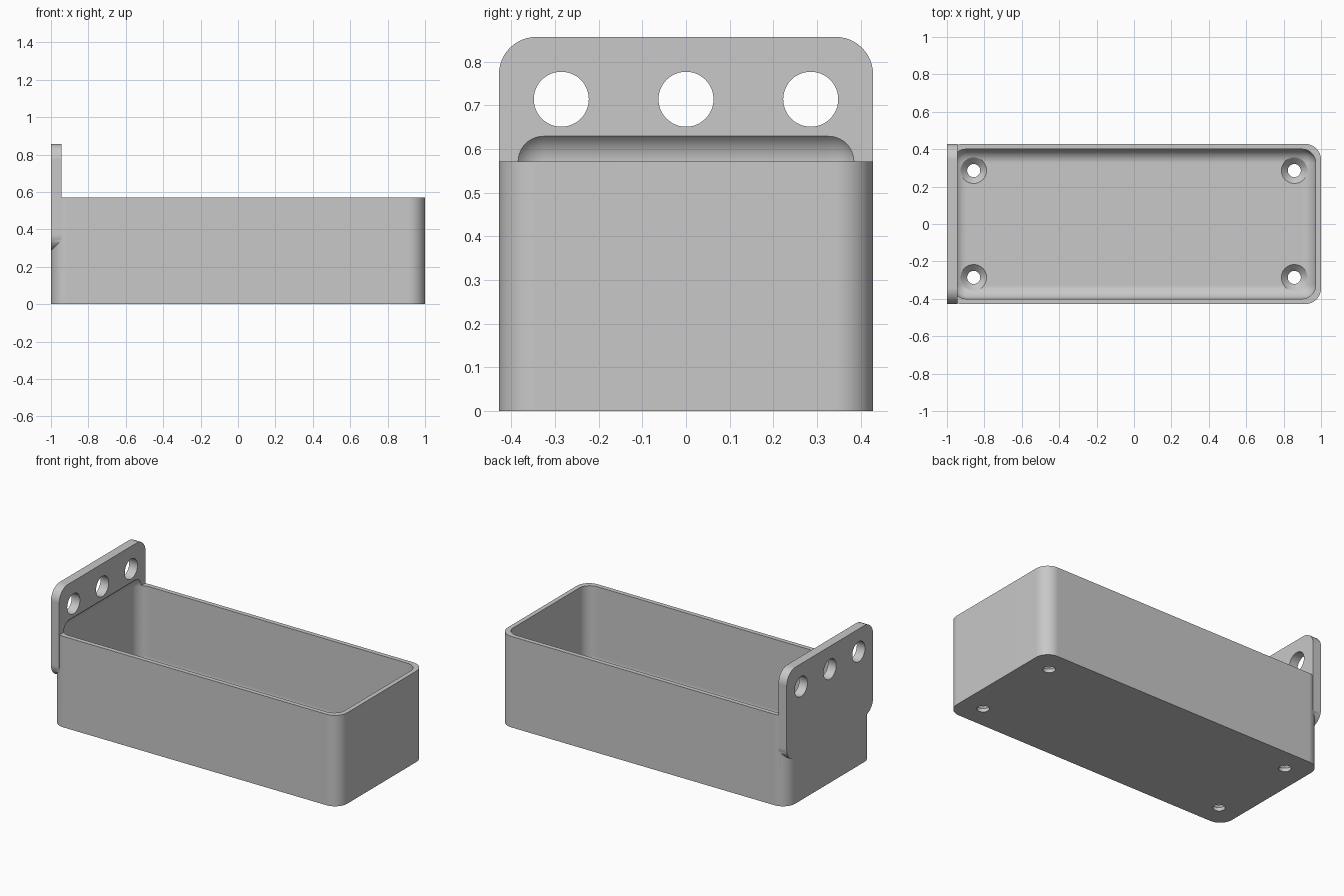
import bpy, bmesh, math
from mathutils import Matrix, Vector

cube = bpy.data.objects.get("Cube")
if cube:
    bpy.data.objects.remove(cube, do_unlink=True)

# Main dimensions
HALF_W = 0.4286
RIM, TOP = 0.5714, 0.8571
CORNER, WALL, FLOOR = 0.0857, 0.0286, 0.0571
INNER = 0.0735

grey = bpy.data.materials.new("light grey")
grey.use_nodes = True
grey.diffuse_color = (0.58, 0.58, 0.58, 1)
grey.node_tree.nodes["Principled BSDF"].inputs["Base Color"].default_value = (0.58, 0.58, 0.58, 1)


def finish(name, bm):
    bmesh.ops.recalc_face_normals(bm, faces=bm.faces)
    mesh = bpy.data.meshes.new(name)
    bm.to_mesh(mesh)
    bm.free()
    mesh.materials.append(grey)
    obj = bpy.data.objects.new(name, mesh)
    bpy.context.collection.objects.link(obj)
    return obj


def rounded_box(name, low, high, radius, axes, segments=12):
    """Box whose edges running along the given axes are rounded."""
    low, high = Vector(low), Vector(high)
    bm = bmesh.new()
    bmesh.ops.create_cube(bm, size=1)
    bmesh.ops.scale(bm, vec=high - low, verts=bm.verts)
    bmesh.ops.translate(bm, vec=(low + high) / 2, verts=bm.verts)
    edges = [e for e in bm.edges
             if any(abs((e.verts[0].co - e.verts[1].co)[a]) > 1e-4 for a in axes)]
    bmesh.ops.bevel(bm, geom=edges, offset=radius, offset_type='OFFSET',
                    segments=segments, profile=0.5, affect='EDGES', clamp_overlap=True)
    return finish(name, bm)


def lathe(name, profile, matrix, steps=48):
    """Closed solid turned around its local z axis."""
    bm = bmesh.new()
    verts = [bm.verts.new((r, 0, z)) for r, z in profile]
    edges = [bm.edges.new(pair) for pair in zip(verts, verts[1:])]
    bmesh.ops.spin(bm, geom=verts + edges, cent=(0, 0, 0), axis=(0, 0, 1),
                   angle=math.tau, steps=steps)
    bmesh.ops.remove_doubles(bm, verts=bm.verts, dist=1e-5)
    bm.transform(matrix)
    return finish(name, bm)


def activate(obj):
    bpy.ops.object.select_all(action='DESELECT')
    obj.select_set(True)
    bpy.context.view_layer.objects.active = obj


def combine(target, other, operation):
    activate(target)
    mod = target.modifiers.new("combine", 'BOOLEAN')
    mod.operation, mod.object, mod.solver = operation, other, 'EXACT'
    bpy.ops.object.modifier_apply(modifier=mod.name)
    bpy.data.objects.remove(other, do_unlink=True)


# Bin body with rounded upright corners
tray = rounded_box("storage_bin", (-1, -HALF_W, 0), (1, HALF_W, RIM), CORNER, [2])

# Mounting plate on the left end, rounded in its own plane
plate = rounded_box("mounting_plate", (-1, -HALF_W, 0.2857),
                    (-1 + 2 * WALL, HALF_W, TOP), CORNER, [0])
combine(tray, plate, 'UNION')

# Hollow with every edge rounded, reaching up into the plate
hollow = rounded_box("hollow_cutter", (WALL - 1, WALL - HALF_W, FLOOR),
                     (1 - WALL, HALF_W - WALL, RIM + INNER), INNER, [0, 1, 2])
combine(tray, hollow, 'DIFFERENCE')

# Three hanging holes through the plate
for y in (-0.2857, 0, 0.2857):
    place = Matrix.Translation((-0.97, y, 0.7143)) @ Matrix.Rotation(math.pi / 2, 4, 'Y')
    hole = lathe("hole_cutter", [(0, -0.1), (0.063, -0.1), (0.063, 0.1), (0, 0.1)], place)
    combine(tray, hole, 'DIFFERENCE')

# Four countersunk screw holes in the floor
screw = [(0, -0.05), (0.035, -0.05), (0.035, 0.022), (0.07, 0.058), (0.07, 0.12), (0, 0.12)]
for x in (-0.857, 0.857):
    for y in (-0.2857, 0.2857):
        sink = lathe("screw_cutter", screw, Matrix.Translation((x, y, 0)))
        combine(tray, sink, 'DIFFERENCE')

# Smooth curves with crisp edges and flat faces kept flat
activate(tray)
bpy.ops.object.shade_smooth_by_angle(angle=math.radians(30))
weighted = tray.modifiers.new("flat faces", 'WEIGHTED_NORMAL')
weighted.keep_sharp = True
